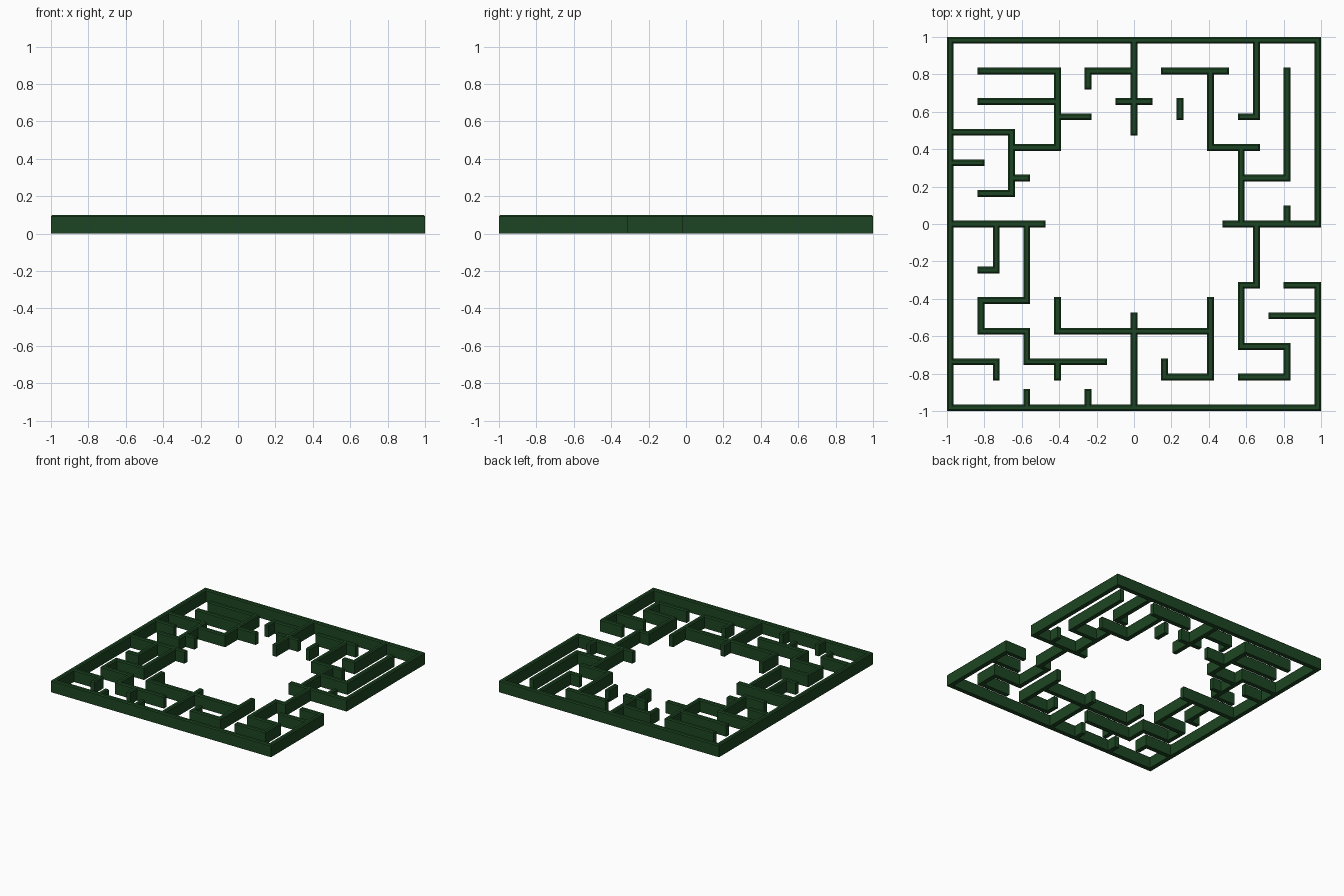
import bpy, bmesh

if "Cube" in bpy.data.objects:
    bpy.data.objects.remove(bpy.data.objects["Cube"])

HALF_W = 0.018            # half hedge thickness
U = (1 - HALF_W) / 12     # maze lattice spacing
H = 0.1                   # hedge height
BEVEL = 0.008

# Hedge runs as polylines on the lattice, one list per region
border = [
    [(12, 0), (12, 12), (-12, 12), (-12, -12), (12, -12), (12, -4), (10, -4)],
    [(0, 12), (0, 6)], [(0, -12), (0, -6)],
    [(-12, 0), (-6, 0)], [(6, 0), (12, 0)],
]
north_west = [
    [(-10, 10), (-5, 10), (-5, 5), (-8, 5)],
    [(-10, 8), (-5, 8)], [(-5, 7), (-3, 7)],
    [(-12, 6), (-8, 6), (-8, 2), (-10, 2)],
    [(-12, 4), (-10, 4)], [(-8, 3), (-7, 3)],
    [(-3, 9), (-3, 10), (0, 10)], [(-1, 8), (1, 8)],
]
north_east = [
    [(3, 8), (3, 7)], [(2, 10), (6, 10)],
    [(5, 10), (5, 5), (8, 5)], [(8, 12), (8, 7), (7, 7)],
    [(7, 5), (7, 0)], [(7, 3), (10, 3), (10, 10)],
    [(10, 0), (10, 1)],
]
south_west = [
    [(-9, 0), (-9, -3), (-10, -3)],
    [(-7, 0), (-7, -5), (-10, -5), (-10, -7), (-7, -7), (-7, -9), (-2, -9)],
    [(-5, -9), (-5, -10)], [(-12, -9), (-9, -9), (-9, -10)],
    [(-7, -12), (-7, -11)], [(-3, -12), (-3, -11)],
]
south_east = [
    [(-5, -5), (-5, -7), (5, -7)],
    [(5, -5), (5, -10), (2, -10), (2, -9)],
    [(8, 0), (8, -4), (7, -4), (7, -8), (10, -8), (10, -10), (7, -10)],
    [(9, -6), (12, -6)],
]

# Collect lattice nodes and links; doubled coordinates, odd values are links
cells = set()
for path in border + north_west + north_east + south_west + south_east:
    for (x0, y0), (x1, y1) in zip(path, path[1:]):
        n = 2 * max(abs(x1 - x0), abs(y1 - y0))
        for i in range(n + 1):
            cells.add((2 * x0 + 2 * (x1 - x0) * i // n,
                       2 * y0 + 2 * (y1 - y0) * i // n))


def span(c):
    """Range covered by a node (even) or by the gap between nodes (odd)."""
    r = HALF_W if c % 2 == 0 else U / 2 - HALF_W
    return c * U / 2 - r, c * U / 2 + r


# Footprint, welded into one connected plan
bm = bmesh.new()
for cx, cy in sorted(cells):
    (x0, x1), (y0, y1) = span(cx), span(cy)
    bm.faces.new([bm.verts.new((x, y, 0)) for x, y in
                  ((x0, y0), (x1, y0), (x1, y1), (x0, y1))])
bmesh.ops.remove_doubles(bm, verts=bm.verts[:], dist=1e-4)

# Raise to hedge height, keeping the underside closed
bmesh.ops.solidify(bm, geom=bm.faces[:], thickness=H)
low = min(v.co.z for v in bm.verts)
bmesh.ops.translate(bm, verts=bm.verts[:], vec=(0, 0, -low))
bmesh.ops.recalc_face_normals(bm, faces=bm.faces[:])

# Trim the top rims with a small chamfer
rims = [e for e in bm.edges
        if all(v.co.z > H - 1e-4 for v in e.verts)
        and any(abs(f.normal.z) < 0.5 for f in e.link_faces)]
bmesh.ops.bevel(bm, geom=rims, offset=BEVEL, segments=1,
                affect='EDGES', clamp_overlap=True)

mesh = bpy.data.meshes.new("hedge_walls")
bm.to_mesh(mesh)
bm.free()
hedge = bpy.data.objects.new("hedge_walls", mesh)
bpy.context.collection.objects.link(hedge)

# Dark hedge green
green = bpy.data.materials.new("hedge_green")
green.diffuse_color = (0.012, 0.06, 0.016, 1)
green.use_nodes = True
green.node_tree.nodes["Principled BSDF"].inputs["Base Color"].default_value = green.diffuse_color
mesh.materials.append(green)
